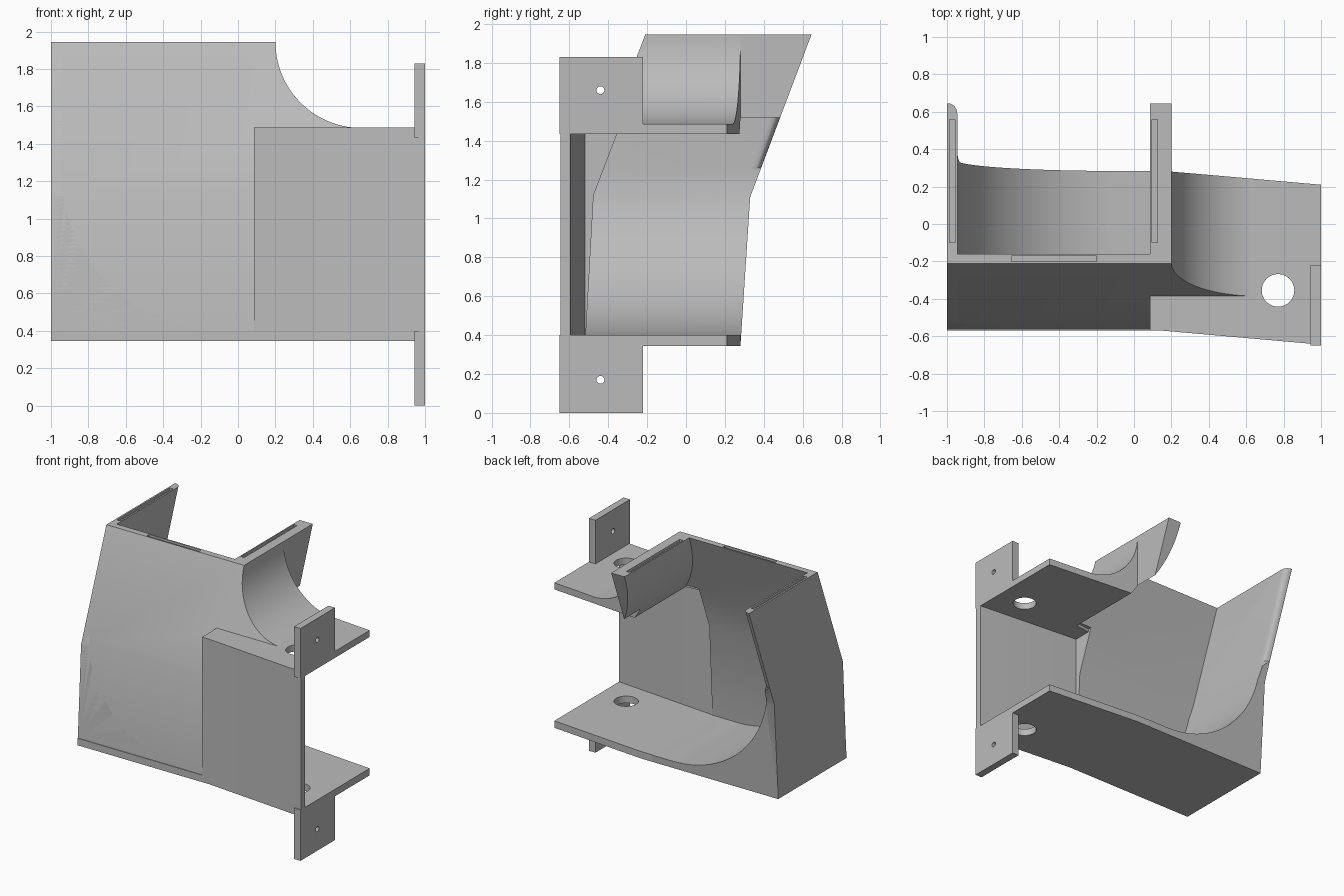
import bpy, bmesh, math
from mathutils import Vector

if "Cube" in bpy.data.objects:
    bpy.data.objects.remove(bpy.data.objects["Cube"])

grey = bpy.data.materials.new("light grey")
grey.use_nodes = True
grey.diffuse_color = (0.5, 0.5, 0.5, 1)
grey.node_tree.nodes["Principled BSDF"].inputs["Base Color"].default_value = (0.5, 0.5, 0.5, 1)


def prism(name, pts, axis, lo, hi):
    """Extrude a 2D outline along an axis; pts hold the two other coordinates in order."""
    bm = bmesh.new()

    def place(p, d):
        c = list(p)
        c.insert("xyz".index(axis), d)
        return bm.verts.new(c)

    a = [place(p, lo) for p in pts]
    b = [place(p, hi) for p in pts]
    bm.faces.new(a)
    bm.faces.new(b[::-1])
    for i in range(len(pts)):
        j = (i + 1) % len(pts)
        bm.faces.new((a[j], a[i], b[i], b[j]))
    bmesh.ops.recalc_face_normals(bm, faces=bm.faces)
    me = bpy.data.meshes.new(name)
    bm.to_mesh(me)
    bm.free()
    me.materials.append(grey)
    ob = bpy.data.objects.new(name, me)
    bpy.context.collection.objects.link(ob)
    return ob


def combine(ob, tool, op):
    """Apply a boolean with a tool and discard the tool."""
    mod = ob.modifiers.new("cut", "BOOLEAN")
    mod.object, mod.operation, mod.solver = tool, op, "EXACT"
    bpy.context.view_layer.update()
    me = bpy.data.meshes.new_from_object(ob.evaluated_get(bpy.context.evaluated_depsgraph_get()))
    ob.modifiers.clear()
    ob.data = me
    bpy.data.objects.remove(tool)
    return ob


def arc(cx, cz, r, start, end, n=28):
    """Points on a circle, angles in degrees."""
    angles = [math.radians(start + (end - start) * i / n) for i in range(n + 1)]
    return [(cx + r * math.cos(t), cz + r * math.sin(t)) for t in angles]


def rect(x0, y0, x1, y1):
    return [(x0, y0), (x1, y0), (x1, y1), (x0, y1)]


BOTTOM, FLOOR, CEIL, LEDGE, TOP = 0.345, 0.4, 1.435, 1.487, 1.945
FRONT = [(-0.57, BOTTOM), (-0.565, FLOOR), (-0.525, 1.12), (-0.21, TOP)]
BACK = [(0.645, TOP), (0.33, 1.11), (0.28, BOTTOM)]


def side_envelope():
    return prism("envelope", FRONT + BACK, "x", -1.5, 1.5)


# Left wall running down into the rounded floor corner
outline = [(-1, TOP), (-1, BOTTOM), (0.1, BOTTOM), (0.1, FLOOR)]
outline += arc(-0.085, 1.26, 0.86, 270, 180) + [(-0.945, TOP)]
left_wall = combine(prism("left_wall", outline, "y", -1, 1), side_envelope(), "INTERSECT")

# Round the inner rear edge of the left wall
bm = bmesh.new()
bm.from_mesh(left_wall.data)
rear = [e for e in bm.edges if all(abs(v.co.x + 0.945) < 0.002 and v.co.y > 0.34 for v in e.verts)
        and abs(e.verts[0].co.z - e.verts[1].co.z) > 0.4
        and min(v.co.y for v in e.verts) < 0.5]
bmesh.ops.bevel(bm, geom=rear, offset=0.05, segments=6, profile=0.5, affect="EDGES")
bm.to_mesh(left_wall.data)
bm.free()

# Leaning front wall, trimmed by the concave arc
shell = FRONT + [(y + 0.05, z) for y, z in reversed(FRONT)]
front_wall = prism("front_wall", shell, "x", -1, 0.7)
throat = arc(0.66, TOP, 0.46, 180, 270)
trim = [(-1.1, 0), (0.13, 0), (0.13, 1.46), (0.66, 1.46)] + throat[::-1] + [(0.2, 2.1), (-1.1, 2.1)]
combine(front_wall, prism("trim", trim, "y", -1, 1), "INTERSECT")

# Curved inner throat wall, leaning back beyond the ledge
inner = [p for p in arc(0.928, TOP, 0.843, 217.2, 180)]
throat_wall = prism("throat_wall", throat + [(0.66, CEIL)] + inner, "y", -1, 1)
combine(throat_wall, side_envelope(), "INTERSECT")
rear_cut = [(0.2, 0.28), (1.2, 0.193), (1.2, 1.2), (0.2, 1.2)]
combine(throat_wall, prism("rear_cut", rear_cut, "z", 0, 3), "DIFFERENCE")

# Floor and upper ledge plates, both with a round hole
skew = [(0.15, -0.57), (1, -0.645), (1, 0.21)]
floor_plate = prism("floor_plate", [(-1, -0.57)] + skew + [(0.2, 0.28), (-1, 0.28)], "z", BOTTOM, FLOOR)
ledge_back = [(0.257, 0.275), (0.257, -0.36), (0.085, -0.38)]
ledge_plate = prism("ledge_plate", [(0.085, -0.57)] + skew + ledge_back, "z", CEIL, LEDGE)
for plate in (floor_plate, ledge_plate):
    hole = arc(0.77, -0.355, 0.087, 0, 360, 48)[:-1]
    combine(plate, prism("hole", hole, "z", 0, 3), "DIFFERENCE")

# Stepped front panel and the cheek closing it against the leaning wall
panel = [(0.085, -0.57), (0.15, -0.57), (1, -0.645), (1, -0.595), (0.15, -0.52), (0.085, -0.52)]
prism("step_panel", panel, "z", BOTTOM, LEDGE)
cheek = [(-0.57, FLOOR), (-0.57, LEDGE), (-0.36, LEDGE), (-0.5, 1.12), (-0.53, FLOOR)]
prism("step_cheek", cheek, "x", 0.085, 0.13)

# Mounting tabs with screw holes
for name, z0, z1, zh in (("lower_tab", 0, FLOOR, 0.17), ("upper_tab", CEIL, 1.83, 1.66)):
    tab = prism(name, rect(-0.65, z0, -0.22, z1), "x", 0.943, 1)
    screw = arc(-0.44, zh, 0.02, 0, 360, 24)[:-1]
    combine(tab, prism("screw", screw, "x", 0.5, 1.5), "DIFFERENCE")

# Shallow slots in the top rims
for wall, r in ((left_wall, (-0.987, -0.1, -0.957, 0.56)),
                (throat_wall, (0.095, -0.1, 0.125, 0.56)),
                (front_wall, (-0.655, -0.2, -0.2, -0.172))):
    combine(wall, prism("slot", rect(*r), "z", TOP - 0.02, TOP + 0.1), "DIFFERENCE")

# Smooth curves, crisp edges
bpy.ops.object.select_all(action="DESELECT")
for ob in bpy.context.collection.objects:
    if ob.type == "MESH":
        ob.select_set(True)
        bpy.context.view_layer.objects.active = ob
bpy.ops.object.shade_smooth_by_angle(angle=math.radians(25))
